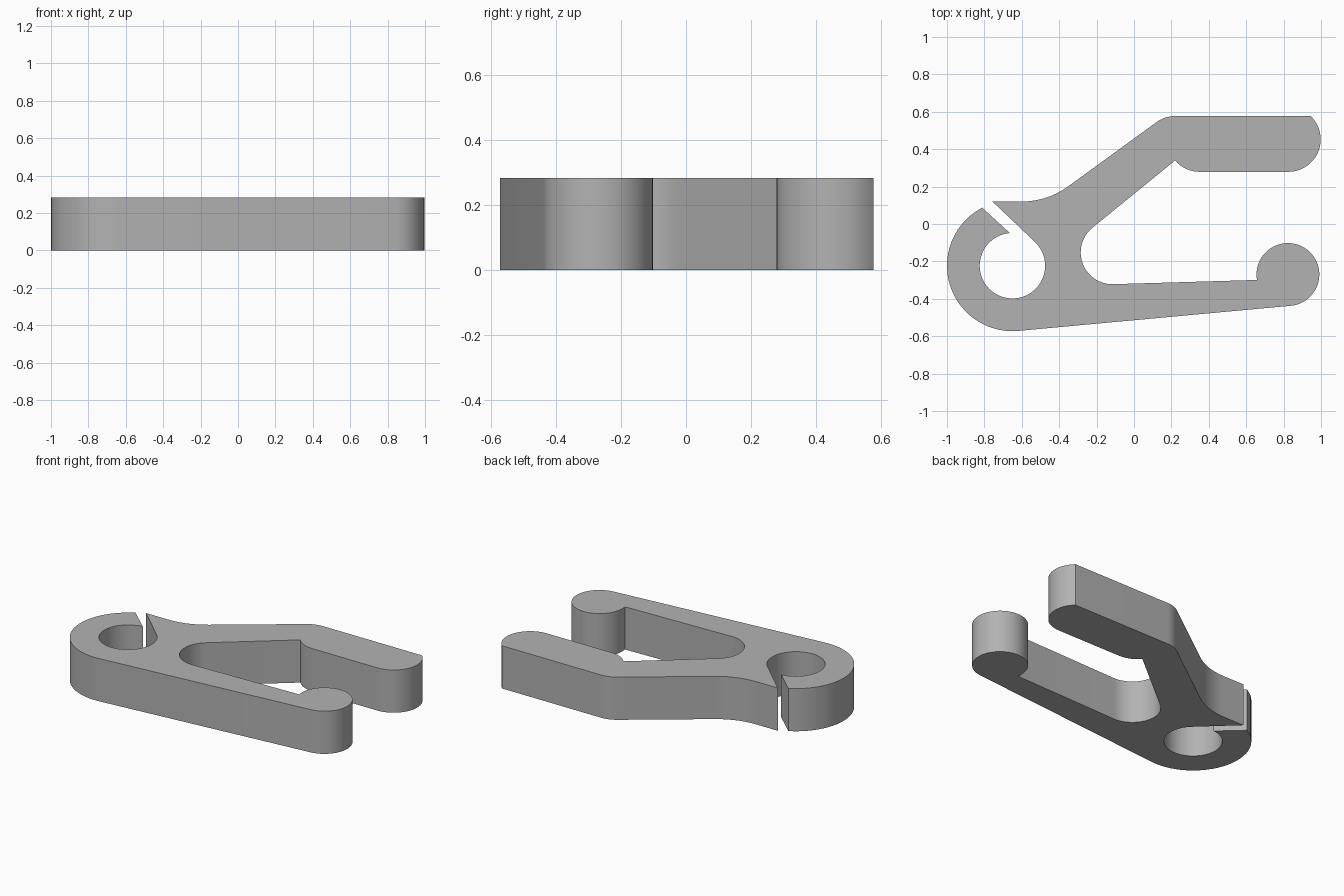
import bpy, bmesh, math
from mathutils import Vector

if "Cube" in bpy.data.objects:
    bpy.data.objects.remove(bpy.data.objects["Cube"])

HEIGHT = 0.283


def arc(cx, cy, r, a0, a1, step=6):
    """Points on a circle from angle a0 to a1 in degrees, either direction."""
    n = max(2, math.ceil(abs(a1 - a0) / step))
    return [(cx + r * math.cos(math.radians(a0 + (a1 - a0) * i / n)),
             cy + r * math.sin(math.radians(a0 + (a1 - a0) * i / n)))
            for i in range(n + 1)]


outline = []
outline += arc(-0.65, -0.223, 0.35, 117.5, 275.2)      # outside of the ring
outline += arc(0.823, -0.27, 0.168, 275.2, 550)        # round tip of the lower jaw
outline += arc(-0.115, -0.152, 0.17, 268.7, 129.2)     # throat between the jaws
outline += arc(0.35, 0.449, 0.17, 220, 270)            # step under the upper jaw
outline += arc(0.825, 0.452, 0.173, 270, 406.5)        # rounded tip of the upper jaw
outline += arc(0.22, 0.407, 0.17, 90, 126.3)           # bend of the upper jaw
outline += arc(-0.60, 0.54, 0.42, 306.3, 270)          # concave shoulder
outline += [(-0.757, 0.12)]                            # pointed lip at the slot
outline += arc(-0.65, -0.223, 0.175, 47, -265.5)       # hole, open to the slot

# Clip body: outline extruded upward
bm = bmesh.new()
bottom = bm.faces.new([bm.verts.new((x, y, 0)) for x, y in outline])
top = bmesh.ops.extrude_face_region(bm, geom=[bottom], use_keep_orig=True)
bmesh.ops.translate(bm, vec=Vector((0, 0, HEIGHT)),
                    verts=[g for g in top["geom"] if isinstance(g, bmesh.types.BMVert)])
bmesh.ops.recalc_face_normals(bm, faces=bm.faces)
caps = [f for f in bm.faces if len(f.verts) > 4]
bmesh.ops.triangulate(bm, faces=caps)

mesh = bpy.data.meshes.new("clip_body")
bm.to_mesh(mesh)
bm.free()
body = bpy.data.objects.new("clip_body", mesh)
bpy.context.collection.objects.link(body)

grey = bpy.data.materials.new("plain grey")
grey.diffuse_color = (0.45, 0.45, 0.45, 1)
grey.use_nodes = True
grey.node_tree.nodes["Principled BSDF"].inputs["Base Color"].default_value = grey.diffuse_color
mesh.materials.append(grey)

# Smooth curved walls, sharp corners
bpy.context.view_layer.objects.active = body
body.select_set(True)
bpy.ops.object.shade_smooth_by_angle(angle=math.radians(25))
